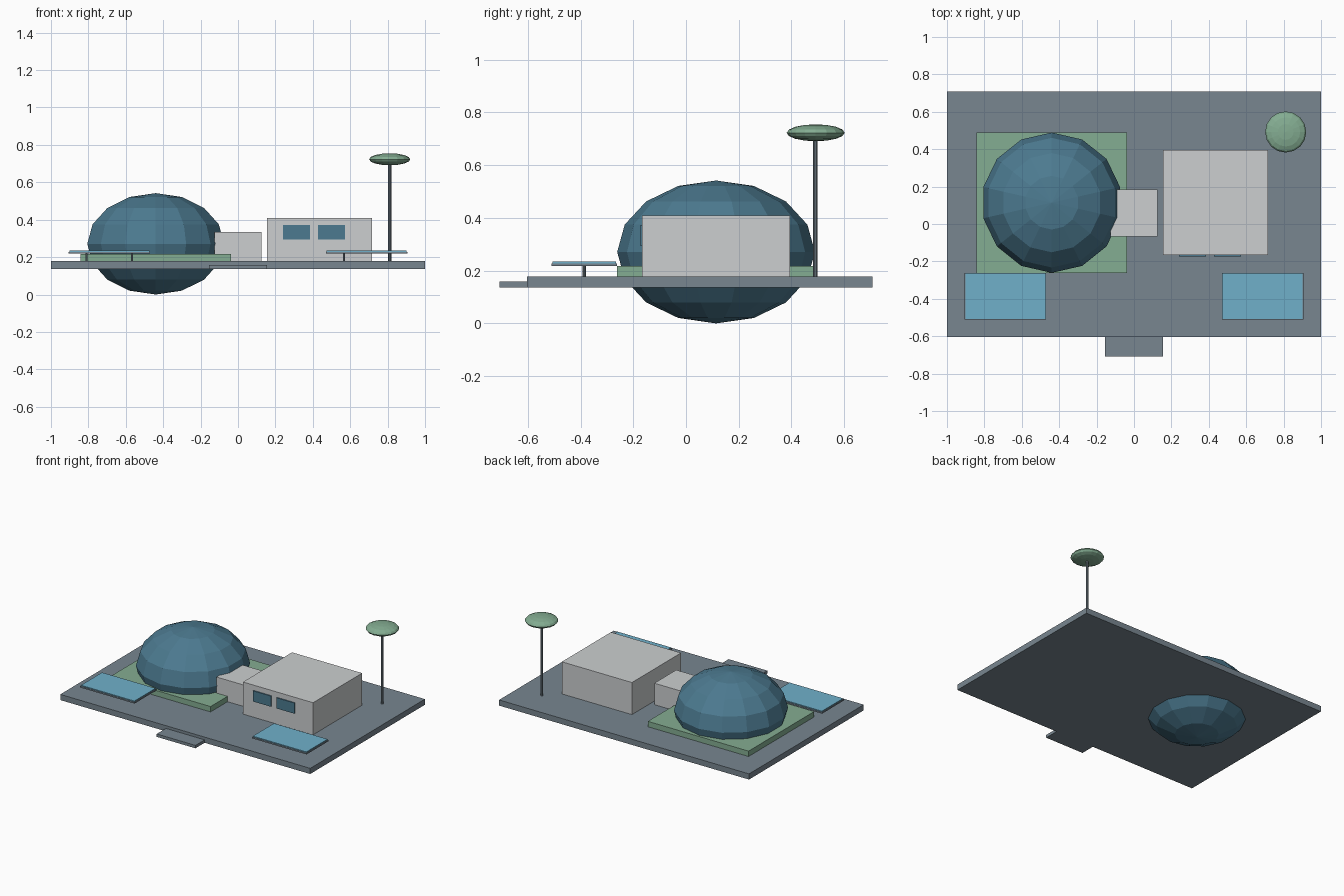
import bpy, bmesh
from mathutils import Matrix

if "Cube" in bpy.data.objects:
    bpy.data.objects.remove(bpy.data.objects["Cube"])


def material(name, rgb):
    m = bpy.data.materials.new(name)
    lin = [((c / 255 + 0.055) / 1.055) ** 2.4 for c in rgb]
    m.diffuse_color = (*lin, 1)
    m.use_nodes = True
    m.node_tree.nodes["Principled BSDF"].inputs["Base Color"].default_value = m.diffuse_color
    return m


SLATE = material("slate grey", (120, 134, 144))
WHITE = material("pale grey", (204, 207, 208))
GREEN = material("sage green", (132, 173, 146))
TEAL = material("deep teal", (76, 122, 144))
BLUE = material("panel blue", (112, 176, 202))


def finish(name, bm, mat):
    mesh = bpy.data.meshes.new(name)
    bm.to_mesh(mesh)
    bm.free()
    mesh.materials.append(mat)
    ob = bpy.data.objects.new(name, mesh)
    bpy.context.collection.objects.link(ob)
    return ob


def box(name, x, y, z, mat):
    """Box from (min, max) ranges."""
    bm = bmesh.new()
    mid = [(a + b) / 2 for a, b in (x, y, z)]
    size = [b - a for a, b in (x, y, z)]
    bmesh.ops.create_cube(bm, size=1, matrix=Matrix.Translation(mid) @ Matrix.Diagonal((*size, 1)))
    return finish(name, bm, mat)


def ellipsoid(name, center, r, rz, segments, rings, mat):
    bm = bmesh.new()
    bmesh.ops.create_uvsphere(bm, u_segments=segments, v_segments=rings, radius=1,
                              matrix=Matrix.Translation(center) @ Matrix.Diagonal((r, r, rz, 1)))
    return finish(name, bm, mat)


def post(name, x, y, z0, z1, r, mat):
    bm = bmesh.new()
    bmesh.ops.create_cone(bm, cap_ends=True, segments=10, radius1=r, radius2=r, depth=z1 - z0,
                          matrix=Matrix.Translation((x, y, (z0 + z1) / 2)))
    return finish(name, bm, mat)


DECK = 0.178

# Ground slab and entrance step
box("base_slab", (-1, 1), (-0.603, 0.708), (0.137, DECK), SLATE)
box("entrance_step", (-0.155, 0.155), (-0.708, -0.603), (0.137, 0.158), SLATE)

# Dome on its green pad
box("dome_pad", (-0.843, -0.037), (-0.261, 0.489), (DECK, 0.217), GREEN)
ellipsoid("dome", (-0.44, 0.114, 0.271), 0.375, 0.271, 14, 8, TEAL)

# Connecting corridor and main building
box("corridor", (-0.125, 0.125), (-0.067, 0.184), (DECK, 0.333), WHITE)
box("main_building", (0.156, 0.717), (-0.166, 0.395), (DECK, 0.41), WHITE)
for i, x in enumerate((0.24, 0.428)):
    box(f"window_{i + 1}", (x, x + 0.144), (-0.174, -0.165), (0.295, 0.372), TEAL)

# Raised solar panels, one on each side
for side, label in ((-1, "left"), (1, "right")):
    cx = side * 0.688
    box(f"panel_frame_{label}", (cx - 0.218, cx + 0.218), (-0.511, -0.261), (0.218, 0.228), SLATE)
    box(f"panel_cells_{label}", (cx - 0.214, cx + 0.214), (-0.507, -0.265), (0.228, 0.234), BLUE)
    for k in (-1, 1):
        post(f"panel_post_{label}_{'outer' if k == side else 'inner'}",
             cx + k * 0.122, -0.386, DECK, 0.218, 0.006, SLATE)

# Mast with its lens-shaped dish
post("mast", 0.811, 0.49, DECK, 0.72, 0.009, SLATE)
ellipsoid("mast_dish", (0.811, 0.492, 0.723), 0.11, 0.032, 16, 8, GREEN)
